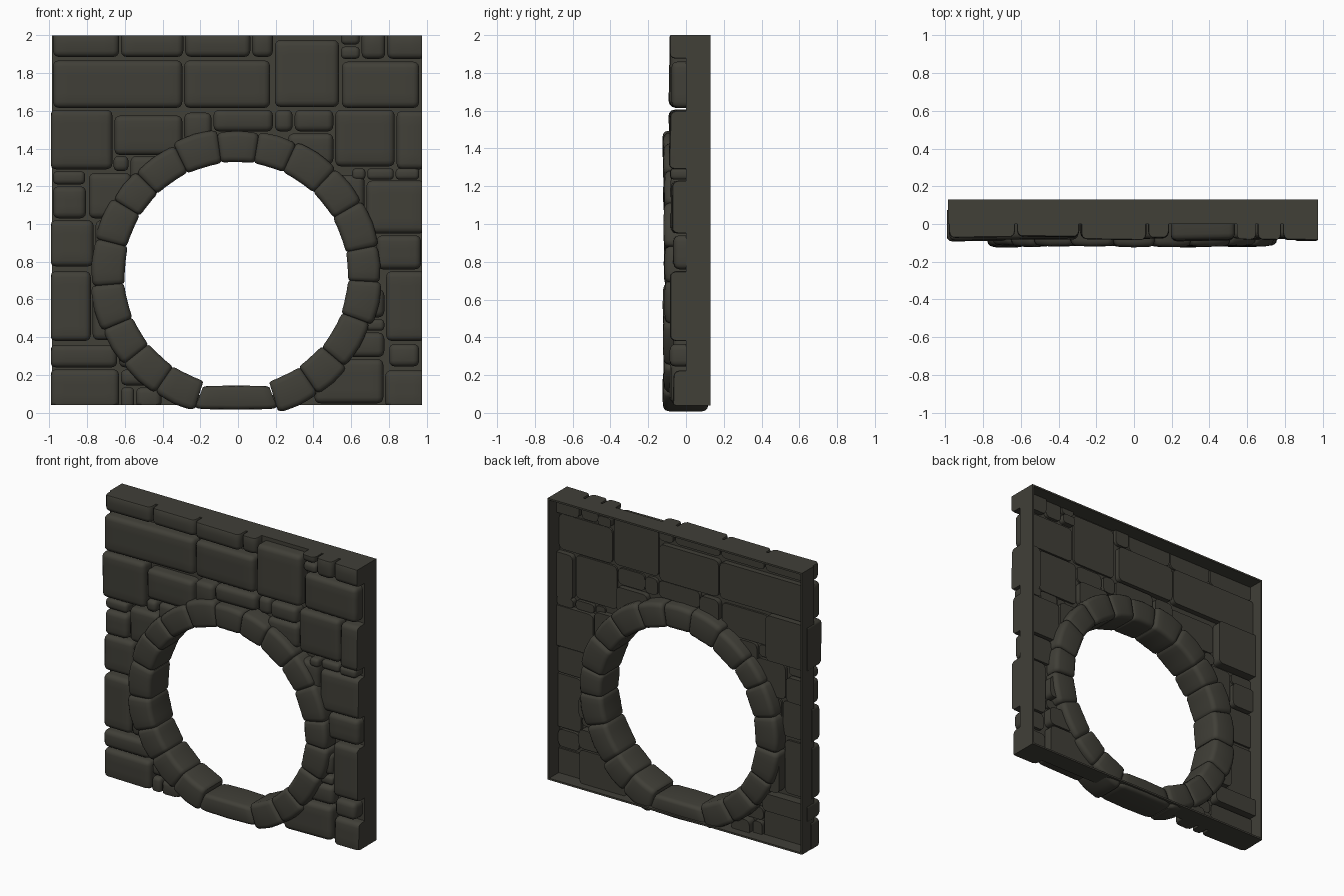
import bpy, bmesh, math, random

if "Cube" in bpy.data.objects:
    bpy.data.objects.remove(bpy.data.objects["Cube"])
random.seed(4)

CX, CZ = -0.01, 0.735            # centre of the round opening
X0, X1, Z0, Z1 = -0.985, 0.975, 0.04, 2.0

stone_mat = bpy.data.materials.new("dark olive stone")
stone_mat.diffuse_color = (0.052, 0.050, 0.039, 1)
stone_mat.use_nodes = True
stone_mat.node_tree.nodes["Principled BSDF"].inputs["Base Color"].default_value = stone_mat.diffuse_color


def clamp(v, a, b):
    return max(a, min(b, v))


def finish(bm, name, angle):
    bmesh.ops.recalc_face_normals(bm, faces=bm.faces[:])
    me = bpy.data.meshes.new(name)
    bm.to_mesh(me)
    bm.free()
    me.materials.append(stone_mat)
    ob = bpy.data.objects.new(name, me)
    bpy.context.collection.objects.link(ob)
    bpy.ops.object.select_all(action='DESELECT')
    ob.select_set(True)
    bpy.context.view_layer.objects.active = ob
    bpy.ops.object.shade_smooth_by_angle(angle=math.radians(angle))
    return ob


def skin(bm, loops, closed):
    """Join equal vertex loops into a tube, closed on itself or capped."""
    vs = [[bm.verts.new(p) for p in lp] for lp in loops]
    n = len(vs[0])
    for i in range(len(vs) if closed else len(vs) - 1):
        a, b = vs[i], vs[(i + 1) % len(vs)]
        for j in range(n):
            bm.faces.new((a[j], a[(j + 1) % n], b[(j + 1) % n], b[j]))
    if not closed:
        bm.faces.new(vs[0])
        bm.faces.new(vs[-1])


# Backing wall: thin plate with a round hole and a rim folded to the back
corners = [math.atan2(z - CZ, x - CX) for x in (X0, X1) for z in (Z0, Z1)]
angles = sorted(corners + [-math.pi + 2 * math.pi * i / 72 for i in range(72)])
loops = []
for a in angles:
    c, s = math.cos(a), math.sin(a)
    tx = ((X1 if c > 0 else X0) - CX) / c if abs(c) > 1e-6 else 9
    tz = ((Z1 if s > 0 else Z0) - CZ) / s if abs(s) > 1e-6 else 9
    t = min(tx, tz)
    ox, oz = CX + c * t, CZ + s * t
    k = 0.012
    ix, iz = clamp(ox, X0 + k, X1 - k), clamp(oz, Z0 + k, Z1 - k)
    hx, hz = CX + c * 0.67, CZ + s * 0.67
    loops.append([(hx, 0, hz), (ox, 0, oz), (ox, 0.13, oz),
                  (ix, 0.13, iz), (ix, k, iz), (hx, k, hz)])
bm = bmesh.new()
skin(bm, loops, True)
finish(bm, "backing_wall", 20)


# Wall stones: rounded blocks, pushed out of the opening and cut at the wall edge
def steps(a, b, r):
    n = max(1, math.ceil((b - a - 2 * r) / 0.05))
    lead = [0, 0.15 * r, 0.5 * r]
    mid = [a + r + (b - a - 2 * r) * i / n for i in range(n + 1)]
    return [a + d for d in lead] + mid + [b - d for d in reversed(lead)]


def wall_stone(bm, x0, x1, z0, z1):
    r = min(0.032, 0.35 * min(x1 - x0, z1 - z0))
    depth = random.uniform(0.066, 0.088)
    back = random.choice((0.025, 0.035, 0.05, 0.075))
    tilt_x, tilt_z = random.uniform(-0.03, 0.03), random.uniform(-0.03, 0.03)
    xs, zs = steps(x0, x1, r), steps(z0, z1, r)
    grid = []
    for x in xs:
        col = []
        for z in zs:
            qx, qz = clamp(x, x0 + r, x1 - r), clamp(z, z0 + r, z1 - r)
            dx, dz = x - qx, z - qz
            h = math.hypot(dx, dz)
            m = max(abs(dx), abs(dz))
            if h > 0:
                dx, dz = dx * m / h, dz * m / h      # rounded outline corners
            px, pz = qx + dx, qz + dz
            y = -depth + r - math.sqrt(max(0, r * r - m * m))
            y += tilt_x * (x - (x0 + x1) / 2) + tilt_z * (z - (z0 + z1) / 2)
            d = math.hypot(px - CX, pz - CZ)
            if d < 0.67:
                px, pz = CX + (px - CX) * 0.67 / d, CZ + (pz - CZ) * 0.67 / d
            col.append(bm.verts.new((clamp(px, -0.99, X1), y, clamp(pz, Z0, Z1))))
        grid.append(col)
    nx, nz = len(xs), len(zs)
    for i in range(nx - 1):
        for j in range(nz - 1):
            bm.faces.new((grid[i][j], grid[i + 1][j], grid[i + 1][j + 1], grid[i][j + 1]))
    rim = ([grid[i][0] for i in range(nx)] + [grid[-1][j] for j in range(1, nz)]
           + [grid[i][-1] for i in range(nx - 2, -1, -1)]
           + [grid[0][j] for j in range(nz - 2, 0, -1)])
    rear = [bm.verts.new((v.co.x, back, v.co.z)) for v in rim]
    for i in range(len(rim)):
        k = (i + 1) % len(rim)
        bm.faces.new((rim[i], rim[k], rear[k], rear[i]))
    bm.faces.new(rear)


# each course: bottom, top, then the upright joints between its stones
upper = [
    (1.88, 2.03, (-.985, -.625, -.285, .07, .19)), (1.615, 1.98, (.19, .54)),
    (1.87, 2.03, (.65, .785, 1.0)), (1.945, 2.03, (.54, .65)), (1.87, 1.945, (.54, .65)),
    (1.61, 1.872, (-.985, -.29, .175)), (1.61, 1.865, (.545, .965)),
    (1.285, 1.61, (-1.0, -.66)), (1.36, 1.58, (-.66, -.29)), (1.43, 1.595, (-.29, -.135)),
    (1.485, 1.61, (-.135, .19, .295, .51)), (1.3, 1.61, (.51, .835)),
    (1.285, 1.605, (.835, 1.0)), (1.31, 1.485, (.26, .51)),
    (1.275, 1.365, (-.665, -.575)), (1.2, 1.365, (-.575, -.36)),
]
lower_left = [
    (1.205, 1.285, (-.985, -.805)), (1.025, 1.205, (-.985, -.8)), (1.025, 1.275, (-.795, -.56)),
    (0.77, 1.025, (-1.0, -.76, -.66)), (0.375, 0.755, (-1.0, -.775)), (0.38, 0.66, (-.775, -.6)),
    (0.235, 0.365, (-1.0, -.635, -.5)), (0.02, 0.235, (-1.0, -.625)),
    (0.14, 0.235, (-.625, -.45)), (0.02, 0.14, (-.625, -.545, -.4)),
]
lower_right = [
    (1.23, 1.3, (.6, .68, .83, .965)), (1.05, 1.265, (.48, .675)), (0.945, 1.235, (.675, 1.0)),
    (0.755, 0.945, (.73, .975)), (0.375, 0.755, (.78, 1.0)), (0.5, 0.66, (.66, .78)),
    (0.43, 0.5, (.66, .78)), (0.29, 0.43, (.58, .78)), (0.24, 0.37, (.795, .965)),
    (0.045, 0.29, (.4, .775)), (0.02, 0.23, (.775, 1.0)),
]
bm = bmesh.new()
GAP = 0.005
for z0, z1, joints in upper + lower_left + lower_right:
    for a, b in zip(joints, joints[1:]):
        wall_stone(bm, a + GAP, b - GAP, z0 + GAP, z1 - GAP)
finish(bm, "wall_stones", 50)


# Ring of arch stones around the opening, with one flat sill stone at the bottom
def ring_stone(bm, a0, a1, sill=False):
    r_in, r_out = 0.592 + random.uniform(-.003, .004), 0.762 + random.uniform(-.008, .012)
    front, rear = -0.115 + random.uniform(-.008, .006), 0.112 + random.uniform(-.01, .008)
    foot = 0.0 if sill else random.uniform(0.004, 0.02)
    loops = []
    e = 0.03
    for t, inset in ((0, .016), (.04, .006), (.12, .001), (.3, 0), (.5, -.002),
                     (.7, 0), (.88, .001), (.96, .006), (1, .016)):
        a = a0 + (a1 - a0) * t
        lo, hi = r_in + inset * 0.6, r_out - inset
        f, b = front + inset, rear - inset
        section = []
        for cr, cy, start in ((lo + e, b - e, 90), (lo + e, f + e, 180),
                              (hi - e, f + e, 270), (hi - e, b - e, 0)):
            for k in range(4):
                q = math.radians(start + 30 * k)
                section.append((cr + e * math.cos(q), cy + e * math.sin(q)))
        loop = []
        for r, y in section:
            x, z = CX + r * math.cos(a), CZ + r * math.sin(a)
            if sill:
                u = (r - r_in) / (r_out - r_in)
                z = 0.143 - u * 0.125
            loop.append((x, y, max(z, foot + inset * 0.4)))
        loops.append(loop)
    skin(bm, loops, False)


bm = bmesh.new()
half = math.radians(17)
ring_stone(bm, -math.pi / 2 - half, -math.pi / 2 + half, True)
count = 19
width = (2 * math.pi - 2 * half) / count
cuts = [-math.pi / 2 + half + width * i for i in range(count + 1)]
cuts = [c + (random.uniform(-.03, .03) if 0 < i < count else 0) for i, c in enumerate(cuts)]
for a, b in zip(cuts, cuts[1:]):
    ring_stone(bm, a, b)
finish(bm, "arch_ring", 40)
